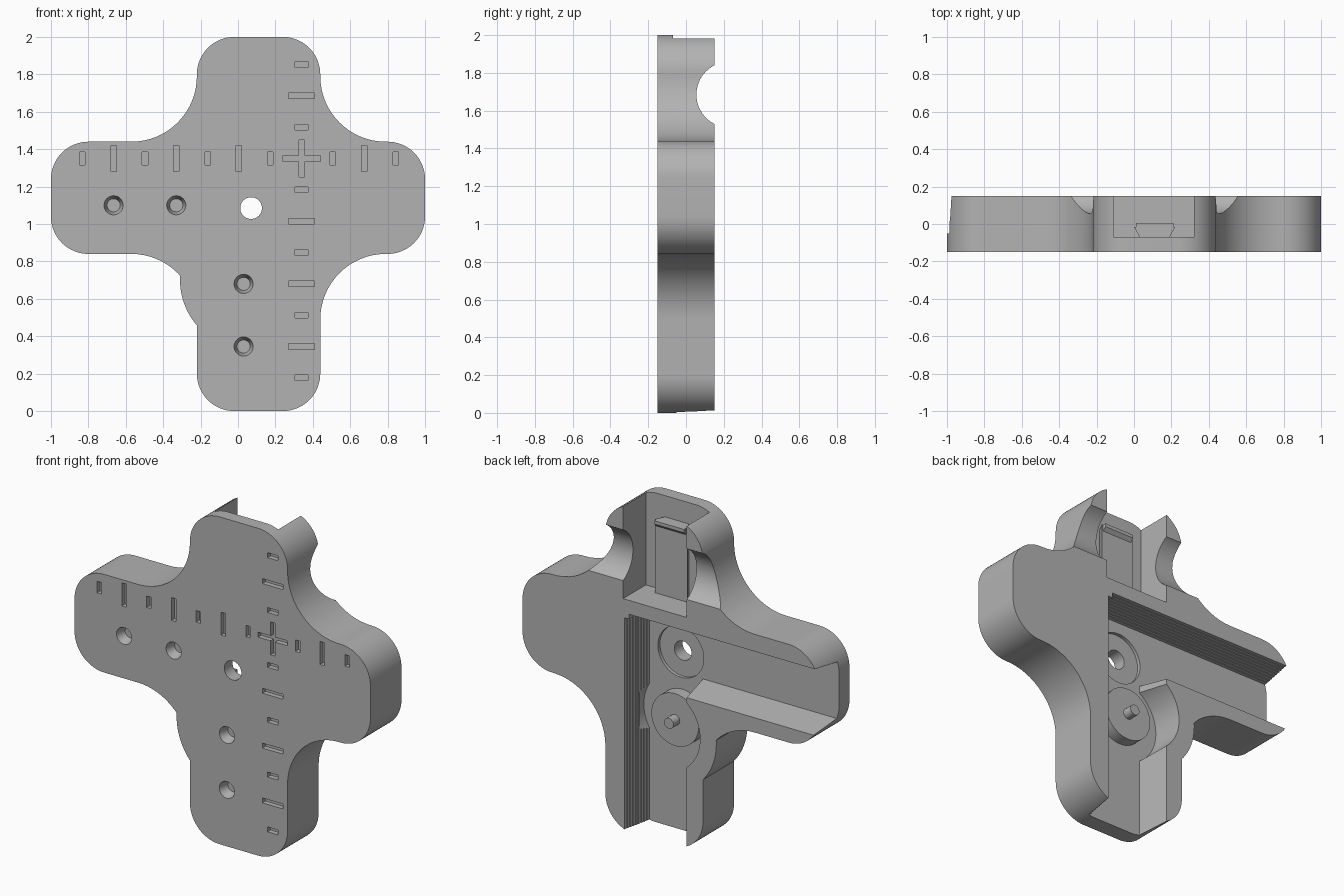
import bpy, bmesh, math
from mathutils import Vector

cube = bpy.data.objects.get("Cube")
if cube:
    bpy.data.objects.remove(cube, do_unlink=True)

FRONT, BACK, FLOOR, DEEP = -0.15, 0.15, -0.05, -0.07
OUT = 0.3  # cutter overshoot

grey = bpy.data.materials.new("plain_grey")
grey.use_nodes = True
grey.diffuse_color = (0.45, 0.45, 0.45, 1)
grey.node_tree.nodes["Principled BSDF"].inputs["Base Color"].default_value = (0.45, 0.45, 0.45, 1)


def make(name, bm):
    bmesh.ops.recalc_face_normals(bm, faces=bm.faces)
    mesh = bpy.data.meshes.new(name)
    bm.to_mesh(mesh)
    bm.free()
    mesh.materials.append(grey)
    obj = bpy.data.objects.new(name, mesh)
    bpy.context.collection.objects.link(obj)
    return obj


def loft(bm, ring_a, ring_b):
    a = [bm.verts.new(p) for p in ring_a]
    b = [bm.verts.new(p) for p in ring_b]
    bm.faces.new(a)
    bm.faces.new(b[::-1])
    n = len(a)
    for i in range(n):
        bm.faces.new((a[i], b[i], b[(i + 1) % n], a[(i + 1) % n]))


def prism_y(bm, pts, y0, y1):
    loft(bm, [(x, y0, z) for x, z in pts], [(x, y1, z) for x, z in pts])


def arc(cx, cz, r, a0, a1, n=16):
    return [(cx + r * math.cos(math.radians(a0 + (a1 - a0) * i / n)),
             cz + r * math.sin(math.radians(a0 + (a1 - a0) * i / n))) for i in range(n + 1)]


def circle(cx, cz, r, n=48):
    return arc(cx, cz, r, 0, 360, n)[:-1]


def rect(cx, cz, w, h):
    return [(cx - w / 2, cz - h / 2), (cx + w / 2, cz - h / 2),
            (cx + w / 2, cz + h / 2), (cx - w / 2, cz + h / 2)]


def boolean(target, operation, bm):
    tool = make("helper", bm)
    tool.hide_render = True
    mod = target.modifiers.new("bool", "BOOLEAN")
    mod.operation, mod.object, mod.solver = operation, tool, "EXACT"
    deps = bpy.context.evaluated_depsgraph_get()
    mesh = bpy.data.meshes.new_from_object(target.evaluated_get(deps))
    target.modifiers.clear()
    target.data = mesh
    bpy.data.objects.remove(tool, do_unlink=True)


# Cross-shaped body with rounded arm ends and wide inner fillets
R, F = 0.2, 0.35
L, RT, LO, HI = -0.22, 0.44, 0.84, 1.44
outline = (arc(L + R, R, R, 180, 270) + arc(RT - R, R, R, 270, 360)
           + arc(RT + F, LO - F, F, 180, 90)
           + arc(1 - R, LO + R, R, 270, 360) + arc(1 - R, HI - R, R, 0, 90)
           + arc(RT + F, HI + F, F, 270, 180)
           + arc(RT - R, 2 - R, R, 0, 90) + arc(L + R, 2 - R, R, 90, 180)
           + arc(L - F, HI + F, F, 360, 270)
           + arc(-1 + R, HI - R, R, 90, 180) + arc(-1 + R, LO + R, R, 180, 270)
           + arc(L - F, LO - F, F, 90, 0))
bm = bmesh.new()
prism_y(bm, outline, FRONT, BACK)
body = make("cross_body", bm)

# Round bulge in the inner corner around the wheel
WX, WZ = 0.06, 0.70
bm = bmesh.new()
prism_y(bm, circle(WX, WZ, 0.37, 96), FRONT, BACK)
boolean(body, "UNION", bm)


def channel_profile(low, high):
    """Channel section widening to the back, with a finely stepped high wall."""
    steps, flare = 9, 0.03
    pts = [(low, FLOOR), (low - flare, BACK), (low - flare, OUT)]
    dy = (BACK - FLOOR) / steps
    pts.append((high + flare, OUT))
    for i in reversed(range(steps)):
        w = high + flare * (i + 1) / steps
        pts += [(w, FLOOR + dy * (i + 1)), (w, FLOOR + dy * i)] if i < steps - 1 \
            else [(w, FLOOR + dy * i)]
    pts.append((high, FLOOR))
    return pts


# Two crossing channels in the back
bm = bmesh.new()
sec = channel_profile(-0.08, 0.28)
loft(bm, [(x, y, -0.1) for x, y in sec], [(x, y, 1.305) for x, y in sec])
boolean(body, "DIFFERENCE", bm)
bm = bmesh.new()
sec = channel_profile(0.96, 1.305)
loft(bm, [(-1.1, y, z) for z, y in sec], [(0.28, y, z) for z, y in sec])
boolean(body, "DIFFERENCE", bm)

# Round wheel pocket: open on one side, undercut on the other
bm = bmesh.new()
prism_y(bm, arc(WX, WZ, 0.26, 90, 270, 32), FLOOR, OUT)
boolean(body, "DIFFERENCE", bm)
bm = bmesh.new()
prism_y(bm, circle(WX, WZ, 0.26, 64), FLOOR, 0.03)
boolean(body, "DIFFERENCE", bm)

# Open pocket in the upper arm
bm = bmesh.new()
prism_y(bm, rect(0.105, 1.76, 0.43, 0.68), DEEP, OUT)
boolean(body, "DIFFERENCE", bm)

# Rounded finger notch across the upper arm
bm = bmesh.new()
ring = circle(0.229, 1.685, 0.174, 64)
loft(bm, [(-0.7, y, z) for y, z in ring], [(0.9, y, z) for y, z in ring])
boolean(body, "DIFFERENCE", bm)

# Through hole with a shallow round seat
for radius, y0, y1 in ((0.155, FLOOR - 0.02, 0.0), (0.058, -0.3, 0.0)):
    bm = bmesh.new()
    prism_y(bm, circle(0.07, 1.085, radius), y0, y1)
    boolean(body, "DIFFERENCE", bm)

# Blind tapered holes in the front
bm = bmesh.new()
for hx, hz in ((-0.665, 1.1), (-0.33, 1.1), (0.03, 0.68), (0.03, 0.345)):
    loft(bm, [(x, FRONT - 0.01, z) for x, z in circle(hx, hz, 0.054, 32)],
         [(x, FRONT + 0.06, z) for x, z in circle(hx, hz, 0.035, 32)])
boolean(body, "DIFFERENCE", bm)

# Engraved ruler ticks and the cross mark where the rulers meet
MX, MZ, PITCH, W, DEPTH = 0.34, 1.35, 0.1675, 0.03, 0.03
bm = bmesh.new()
for k in range(-7, 4):
    if k:
        size = 0.07 if k % 2 else 0.14
        prism_y(bm, rect(MX + k * PITCH, MZ, W, size), FRONT - 0.05, FRONT + DEPTH)
        prism_y(bm, rect(MX, MZ + k * PITCH, size, W), FRONT - 0.05, FRONT + DEPTH)
a, b = W / 2, 0.1
plus = []
for q in range(4):
    c, s = (1, 0, -1, 0)[q], (0, 1, 0, -1)[q]
    for px, pz in ((b, -a), (b, a), (a, a)):
        plus.append((MX + px * c - pz * s, MZ + px * s + pz * c))
prism_y(bm, plus, FRONT - 0.05, FRONT + DEPTH)
boolean(body, "DIFFERENCE", bm)

# Dovetail rail with a stop ridge in the upper pocket
bm = bmesh.new()
sec = [(0.03, DEEP), (0.19, DEEP), (0.22, -0.015), (0.0, -0.015)]
loft(bm, [(x, y, 1.42) for x, y in sec], [(x, y, 1.87) for x, y in sec])
rail = make("dovetail_rail", bm)
bm = bmesh.new()
sec = [(-0.015, 1.83), (0.005, 1.85), (0.005, 1.87), (-0.015, 1.87)]
loft(bm, [(0.01, y, z) for y, z in sec], [(0.21, y, z) for y, z in sec])
ridge = make("rail_stop_ridge", bm)

# Wheel with its centre pin
bm = bmesh.new()
prism_y(bm, circle(WX, WZ, 0.16), FLOOR, 0.02)
wheel = make("wheel", bm)
bm = bmesh.new()
prism_y(bm, circle(WX, WZ, 0.032, 24), 0.02, 0.08)
pin = make("wheel_pin", bm)

# Smooth curved walls, keep edges sharp
bpy.ops.object.select_all(action="DESELECT")
for obj in (body, wheel, pin):
    obj.select_set(True)
bpy.context.view_layer.objects.active = body
bpy.ops.object.shade_smooth_by_angle(angle=math.radians(25))
